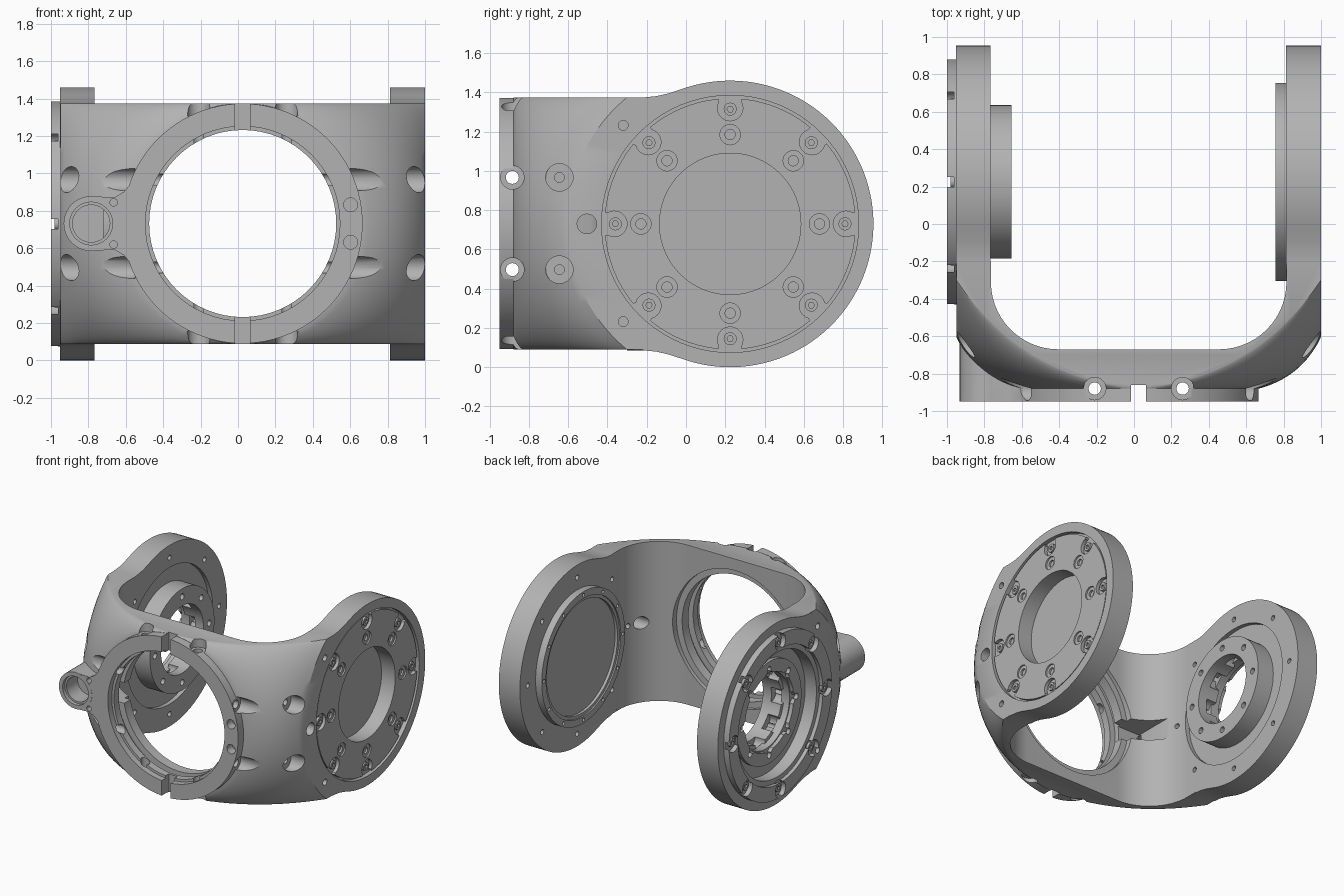
import bpy, bmesh, math
from math import sin, cos, pi, radians, sqrt, hypot

cube = bpy.data.objects.get("Cube")
if cube:
    bpy.data.objects.remove(cube, do_unlink=True)

metal = bpy.data.materials.new("satin grey metal")
metal.use_nodes = True
GREY = (0.45, 0.45, 0.45, 1)
metal.diffuse_color = GREY
metal.node_tree.nodes["Principled BSDF"].inputs["Base Color"].default_value = GREY

CX, CZ = 0.025, 0.732      # ring axis
DY, DZ = 0.225, 0.73       # arm disc axis
ROW = 0.235                # spacing of the screw pairs


def finish(name, bm):
    bmesh.ops.recalc_face_normals(bm, faces=bm.faces)
    mesh = bpy.data.meshes.new(name)
    bm.to_mesh(mesh)
    bm.free()
    mesh.materials.append(metal)
    obj = bpy.data.objects.new(name, mesh)
    bpy.context.scene.collection.objects.link(obj)
    return obj


def prism(name, pts, axis, a, b, bevel=0):
    """Extrude a 2D outline along an axis from a to b."""
    place = {"X": lambda u, v, w: (w, u, v),
             "Y": lambda u, v, w: (u, w, v),
             "Z": lambda u, v, w: (u, v, w)}[axis]
    bm = bmesh.new()
    lo = [bm.verts.new(place(u, v, a)) for u, v in pts]
    hi = [bm.verts.new(place(u, v, b)) for u, v in pts]
    caps = [bm.faces.new(lo), bm.faces.new(hi)]
    n = len(pts)
    for i in range(n):
        j = (i + 1) % n
        bm.faces.new((lo[i], lo[j], hi[j], hi[i]))
    if bevel:
        edges = [e for f in caps for e in f.edges]
        bmesh.ops.bevel(bm, geom=edges, offset=bevel, segments=3,
                        profile=0.5, affect="EDGES")
    return finish(name, bm)


def cyl(axis, u, v, r, a, b, n=24, name="cutter"):
    pts = [(u + r * cos(2 * pi * i / n), v + r * sin(2 * pi * i / n)) for i in range(n)]
    return prism(name, pts, axis, a, b)


def disc(r, a, b, n=80, name="cutter"):
    return cyl("X", DY, DZ, r, a, b, n, name)


def box(x0, x1, y0, y1, z0, z1):
    return prism("cutter", [(x0, y0), (x1, y0), (x1, y1), (x0, y1)], "Z", z0, z1)


def circle_of(radius, r, a, b, count=8, n=16):
    """Cylinders spread around the arm disc axis."""
    return [cyl("X", DY + radius * cos(2 * pi * i / count),
                DZ + radius * sin(2 * pi * i / count), r, a, b, n) for i in range(count)]


def combine(obj, tools, operation):
    """Apply one boolean with a group of tool objects, then drop the tools."""
    group = bpy.data.collections.new("tools")
    bpy.context.scene.collection.children.link(group)
    for t in tools:
        group.objects.link(t)
        t.hide_render = True
    mod = obj.modifiers.new("cut", "BOOLEAN")
    mod.operation = operation
    mod.operand_type = "COLLECTION"
    mod.collection = group
    mod.solver = "EXACT"
    bpy.context.view_layer.update()
    dg = bpy.context.evaluated_depsgraph_get()
    mesh = bpy.data.meshes.new_from_object(obj.evaluated_get(dg))
    obj.modifiers.clear()
    obj.data = mesh
    for t in tools:
        bpy.data.objects.remove(t, do_unlink=True)
    bpy.data.collections.remove(group)


def shell():
    """U-shaped wall lofted from the front ring out to the arm discs."""
    bm = bmesh.new()
    rows = []
    half_h, outer, inner, steps, end = 0.643, 0.975, 0.79, 14, -0.2
    for k in range(33):
        a = -pi / 2 + pi * k / 32
        dz = half_h * sin(a)
        p0 = (max(half_h * cos(a), 0.02), -0.88)
        p2 = (outer, DY - sqrt(0.83 ** 2 - dz * dz))
        dx, dy = p2[0] - p0[0], p2[1] - p0[1]
        p1 = ((p0[0] + p2[0]) / 2 + 0.23 * dy, (p0[1] + p2[1]) / 2 - 0.23 * dx)
        curve = []
        for i in range(steps + 1):
            t = i / steps
            curve.append(tuple((1 - t) ** 2 * p0[c] + 2 * t * (1 - t) * p1[c]
                               + t * t * p2[c] for c in (0, 1)))
        half_out = curve + [(outer, end)]
        half_in = [(inner, end)] + [(0.43 + 0.36 * cos(q), -0.31 - 0.36 * sin(q))
                                    for q in [pi / 2 * i / 14 for i in range(15)]]
        right = half_out + half_in
        left = [(-x, y) for x, y in reversed(right)]
        rows.append([bm.verts.new((CX + x, y, CZ + dz)) for x, y in right + left])
    n = len(rows[0])
    for lo, hi in zip(rows, rows[1:]):
        for i in range(n):
            j = (i + 1) % n
            bm.faces.new((lo[i], lo[j], hi[j], hi[i]))
    bm.faces.new(rows[0])
    bm.faces.new(rows[-1])
    return finish("bracket_body", bm)


# Arm outline: a disc with a short neck blending into the wall
neck = [(-0.09, 0.665), (-0.15, 0.651), (-0.21, 0.645), (-0.3, 0.644)]
arc = [radians(-110 + 220 * i / 72) for i in range(73)]
arm = [(DY + 0.73 * cos(a), DZ + 0.73 * sin(a)) for a in arc]
arm += [(y, DZ + z) for y, z in neck] + [(y, DZ - z) for y, z in reversed(neck)]

# Solid body: wall, arms, front ring, side lug and raised bosses
body = shell()
lug_x = -0.785
web = [(lug_x, 0.146), (-0.66, 0.14), (-0.61, 0.17), (-0.5, 0.3)]
web = [(x, CZ + z) for x, z in web] + [(x, CZ - z) for x, z in reversed(web)]
combine(body, [
    prism("arm", arm, "X", 0.812, 1.0, 0.02),
    prism("arm", arm, "X", -0.952, -0.767, 0.02),
    cyl("Y", CX, CZ, 0.641, -0.95, -0.7, 96),
    cyl("Y", lug_x, CZ, 0.147, -0.949, -0.6, 40),
    prism("web", web, "Y", -0.948, -0.72),
    disc(0.53, 0.757, 0.86),
    disc(0.655, -1.0, -0.9),
], "UNION")

# Front ring bore with steps, clamp slots and lug bore
cuts = [cyl("Y", CX, CZ, r, a, b, 64) for r, a, b in
        [(0.5, -1.1, -0.4), (0.52, -1.1, -0.9), (0.55, -0.84, -0.78), (0.55, -0.7, -0.4)]]
cuts += [box(CX - 0.04, CX + 0.04, -1.1, -0.86, -0.1, 1.6),
         box(-0.72, -0.45, -0.8, -0.4, 0.65, 0.815),
         cyl("Y", lug_x, CZ, 0.115, -1.1, -0.92), cyl("Y", lug_x, CZ, 0.1, -1.1, -0.78)]
for s in (-1, 1):
    cuts += [cyl("Y", 0.602, CZ + s * 0.1, 0.037, -1.1, -0.88),
             cyl("Y", -0.665, CZ + s * 0.113, 0.02, -1.1, -0.9),
             # vertical clamp screws
             cyl("Z", CX + s * ROW, -0.88, 0.033, -0.1, 1.6)]
    for t in (-1, 1):
        y_row = CZ + t * ROW
        cuts += [cyl("Z", CX + s * ROW, -0.88, 0.06, CZ + t * 0.575, CZ + t * 0.9),
                 # side screws with spot faces
                 cyl("X", -0.885, y_row, 0.06, CX + s * 0.575, CX + s * 1.1),
                 cyl("X", -0.885, y_row, 0.033, CX + s * 0.4, CX + s * 0.7),
                 cyl("X", -0.645, y_row, 0.07, CX + s * 0.85, CX + s * 1.1),
                 cyl("X", -0.645, y_row, 0.025, CX + s * 0.79, CX + s * 0.9),
                 cyl("X", -0.32, CZ + t * 0.5, 0.025, CX + s * 0.94, CX + s * 1.1)]
# Wiring hole on one side
cuts.append(cyl("X", -0.505, DZ, 0.05, 0.6, 1.1))

# Left arm: cover pocket outside, shallow recess inside
cuts += [disc(0.655, 0.965, 1.1), disc(0.36, 0.87, 0.99), disc(0.45, 0.7, 0.79),
         disc(0.475, 0.7, 0.768)]
cuts += circle_of(0.502, 0.014, 0.7, 0.78, 12) + circle_of(0.63, 0.02, 0.75, 0.85)

# Right arm: stepped through opening and notched rim
cuts += [disc(0.5, -1.1, -0.87), disc(0.54, -1.1, -0.97), disc(0.55, -0.8, -0.7),
         disc(0.3, -1.1, -0.5)]
cuts += circle_of(0.63, 0.02, -0.8, -0.7)
cuts += circle_of(0.595, 0.065, -1.1, -0.962, 8, 24)
cuts += circle_of(0.585, 0.02, -1.1, -0.9)
combine(body, cuts, "DIFFERENCE")
body.name = "bracket_body"

# Left cover plate with notches around its rim
cover = disc(0.64, 0.95, 0.992, 96, "left_cover")
cuts = circle_of(0.59, 0.065, 0.9, 1.1, 8, 24) + circle_of(0.645, 0.06, 0.9, 1.1, 8, 24)
cuts += [disc(0.36, 0.9, 1.1)]
for i in range(8):
    a = 2 * pi * i / 8
    u, v = DY + 0.455 * cos(a), DZ + 0.455 * sin(a)
    cuts += [cyl("X", u, v, 0.052, 0.98, 1.1), cyl("X", u, v, 0.026, 0.955, 1.1)]
combine(cover, cuts, "DIFFERENCE")

# Right bearing boss with lobed bore
boss = disc(0.41, -0.9, -0.655, 80, "right_boss")
cuts = [disc(0.27, -1.1, -0.5, 64), disc(0.31, -1.1, -0.82, 64)]
cuts += circle_of(0.27, 0.06, -1.1, -0.73, 8, 20) + circle_of(0.345, 0.024, -1.1, -0.5)
combine(boss, cuts, "DIFFERENCE")

# Cover screws
parts = [body, cover, boss]
for side, a, b in (("left", 0.96, 0.984), ("right", -0.982, -0.955)):
    outer = b if side == "left" else a
    screws = circle_of(0.585, 0.033, a, b, 8, 20)
    for s in screws:
        s.name = side + "_cover_screw"
    for s, hole in zip(screws, circle_of(0.585, 0.016, outer - 0.012, outer + 0.012, 8, 6)):
        combine(s, [hole], "DIFFERENCE")
    parts += screws

bpy.ops.object.select_all(action="DESELECT")
for p in parts:
    p.select_set(True)
bpy.context.view_layer.objects.active = body
bpy.ops.object.shade_smooth_by_angle(angle=radians(30))
